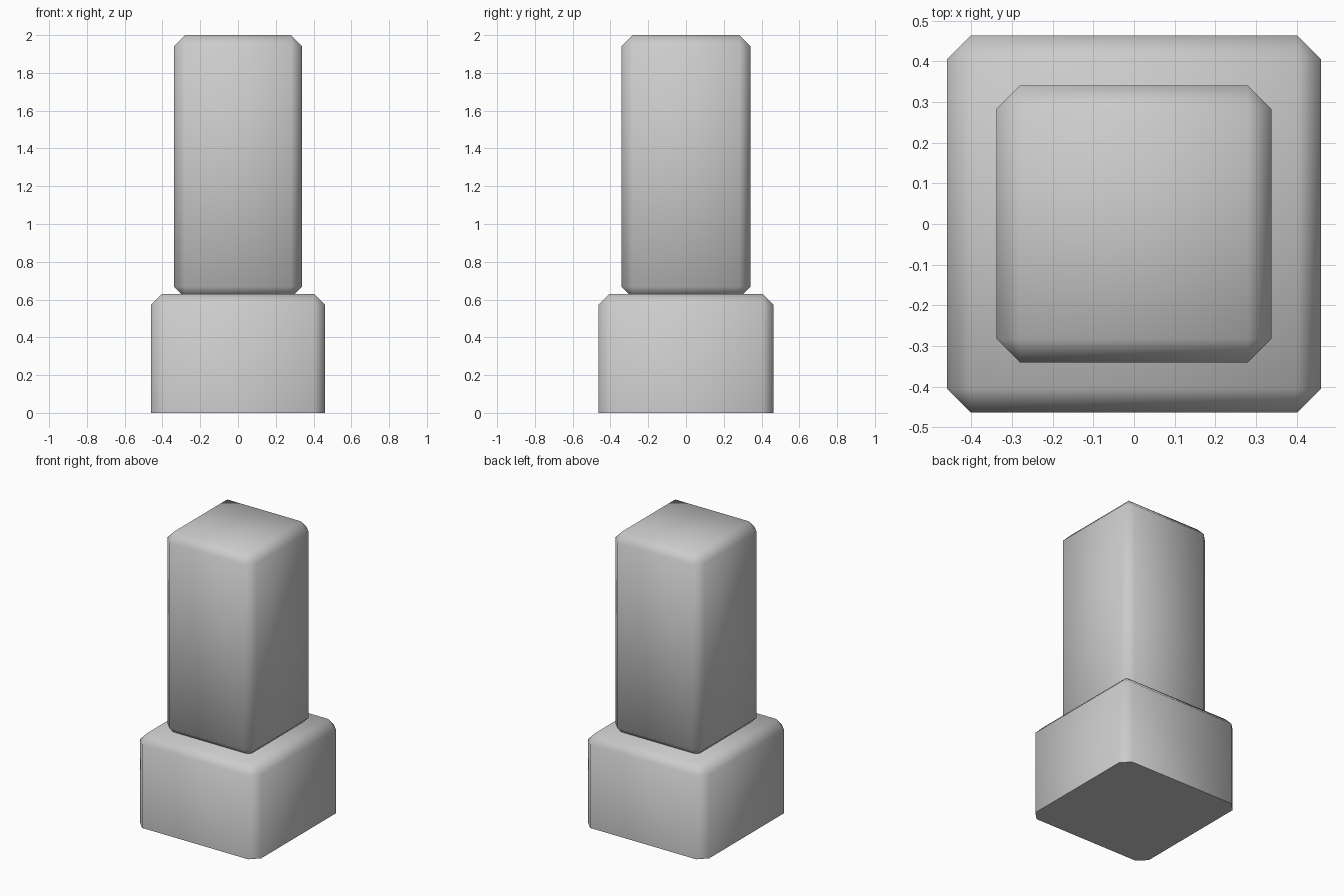
import bpy
import bmesh
import math

cube = bpy.data.objects.get("Cube")
if cube:
    bpy.data.objects.remove(cube, do_unlink=True)

BEVEL = 0.058

grey = bpy.data.materials.new("light grey")
grey.use_nodes = True
colour = (0.6, 0.6, 0.6, 1)
grey.diffuse_color = colour
grey.node_tree.nodes["Principled BSDF"].inputs["Base Color"].default_value = colour


def chamfered_block(name, width, depth, bottom, top):
    """Block with every edge chamfered except those around its flat bottom."""
    bm = bmesh.new()
    bmesh.ops.create_cube(bm, size=1)
    for v in bm.verts:
        v.co.x *= width
        v.co.y *= depth
        v.co.z = top if v.co.z > 0 else bottom
    edges = [e for e in bm.edges if max(v.co.z for v in e.verts) > bottom]
    bmesh.ops.bevel(bm, geom=edges, offset=BEVEL, offset_type='OFFSET',
                    segments=1, affect='EDGES', clamp_overlap=True)
    bmesh.ops.recalc_face_normals(bm, faces=bm.faces)
    mesh = bpy.data.meshes.new(name)
    bm.to_mesh(mesh)
    bm.free()
    mesh.materials.append(grey)
    obj = bpy.data.objects.new(name, mesh)
    bpy.context.collection.objects.link(obj)

    # Chamfers blend smoothly, the bottom rim stays sharp
    bpy.ops.object.select_all(action='DESELECT')
    obj.select_set(True)
    bpy.context.view_layer.objects.active = obj
    bpy.ops.object.shade_smooth_by_angle(angle=math.radians(60))
    return obj


# Wide foot and the narrower post standing in it
chamfered_block("base", 0.92, 0.927, 0, 0.63)
chamfered_block("post", 0.676, 0.682, 0.61, 2)
